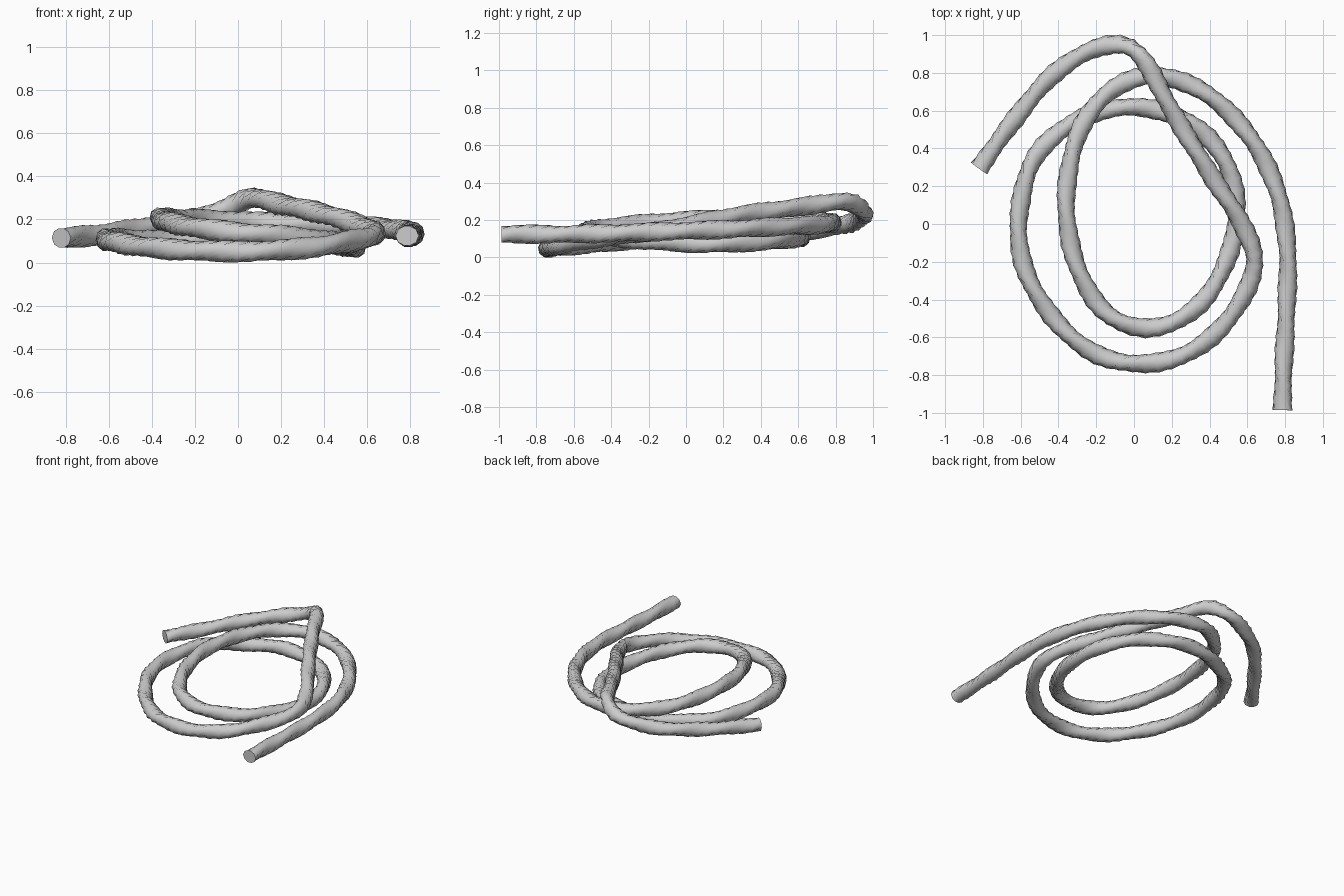
import bpy, bmesh, math
from mathutils import Vector

if "Cube" in bpy.data.objects:
    bpy.data.objects.remove(bpy.data.objects["Cube"])

# Centre line of the coiled rope (x, y, z)
PATH = [(-.82, .295, .12), (-.65, .53, .135), (-.45, .77, .165), (-.25, .91, .20),
        (-.06, .95, .25), (.06, .855, .305), (.2, .6, .275), (.4, .27, .23),
        (.56, .02, .18), (.64, -.2, .14), (.54, -.45, .11), (.33, -.66, .075),
        (.06, -.74, .058), (-.22, -.68, .062), (-.45, -.47, .08), (-.59, -.2, .105),
        (-.605, .08, .115), (-.52, .36, .115), (-.3, .55, .105), (-.03, .62, .115),
        (.25, .56, .105), (.45, .39, .09), (.54, .14, .078), (.51, -.14, .09),
        (.38, -.39, .11), (.2, -.525, .13), (0, -.545, .145), (-.18, -.44, .165),
        (-.31, -.2, .19), (-.36, .1, .21), (-.32, .4, .21), (-.22, .61, .205),
        (-.06, .745, .2), (.12, .785, .19), (.37, .7, .18), (.6, .48, .17),
        (.75, .2, .155), (.81, -.1, .145), (.81, -.4, .135), (.795, -.7, .13),
        (.785, -.985, .13)]
STEP, SIDES = 0.065, 10
WIDE, NARROW = 0.054, 0.046


def spline(pts, per=12):
    """Catmull-Rom curve through the points."""
    p = [Vector(q) for q in pts]
    p = [2 * p[0] - p[1]] + p + [2 * p[-1] - p[-2]]
    out = []
    for i in range(1, len(p) - 2):
        a, b, c, d = p[i - 1:i + 3]
        for k in range(per):
            t = k / per
            out.append(.5 * (2 * b + (c - a) * t + (2 * a - 5 * b + 4 * c - d) * t * t
                             + (3 * b - a - 3 * c + d) * t ** 3))
    return out + [p[-2]]


def resample(pts, step):
    """Evenly spaced points along a polyline."""
    total = sum((b - a).length for a, b in zip(pts, pts[1:]))
    gap = total / round(total / step)
    out, walked = [pts[0]], 0.0
    for a, b in zip(pts, pts[1:]):
        seg = (b - a).length
        while walked + seg >= gap * len(out):
            out.append(a.lerp(b, (gap * len(out) - walked) / seg))
        walked += seg
    if (out[-1] - pts[-1]).length > gap * .5:
        out.append(pts[-1])
    return out


# Sweep a slowly twisting oval section along the path
line = resample(spline(PATH), STEP)
bm = bmesh.new()
rings = []
for i, c in enumerate(line):
    tangent = (line[min(i + 1, len(line) - 1)] - line[max(i - 1, 0)]).normalized()
    side = tangent.cross(Vector((0, 0, 1))).normalized()
    up = side.cross(tangent)
    twist = i * math.pi / 5
    ring = []
    for k in range(SIDES):
        ang = math.tau * k / SIDES + twist
        r = NARROW + (WIDE - NARROW) * math.cos(ang - twist) ** 2
        ring.append(bm.verts.new(c + (side * math.cos(ang) + up * math.sin(ang)) * r))
    rings.append(ring)
for r0, r1 in zip(rings, rings[1:]):
    for k in range(SIDES):
        n = (k + 1) % SIDES
        bm.faces.new((r0[k], r0[n], r1[n], r1[k]))
# Flat cut ends
bm.faces.new(rings[0][::-1])
bm.faces.new(rings[-1])
bmesh.ops.recalc_face_normals(bm, faces=bm.faces)

mesh = bpy.data.meshes.new("coiled_rope")
bm.to_mesh(mesh)
bm.free()
rope = bpy.data.objects.new("coiled_rope", mesh)
bpy.context.collection.objects.link(rope)

# Rest on the ground, smooth sides with sharp ends
low = min(v.co.z for v in mesh.vertices)
for v in mesh.vertices:
    v.co.z -= low
bpy.context.view_layer.objects.active = rope
rope.select_set(True)
bpy.ops.object.shade_smooth_by_angle(angle=math.radians(50))
